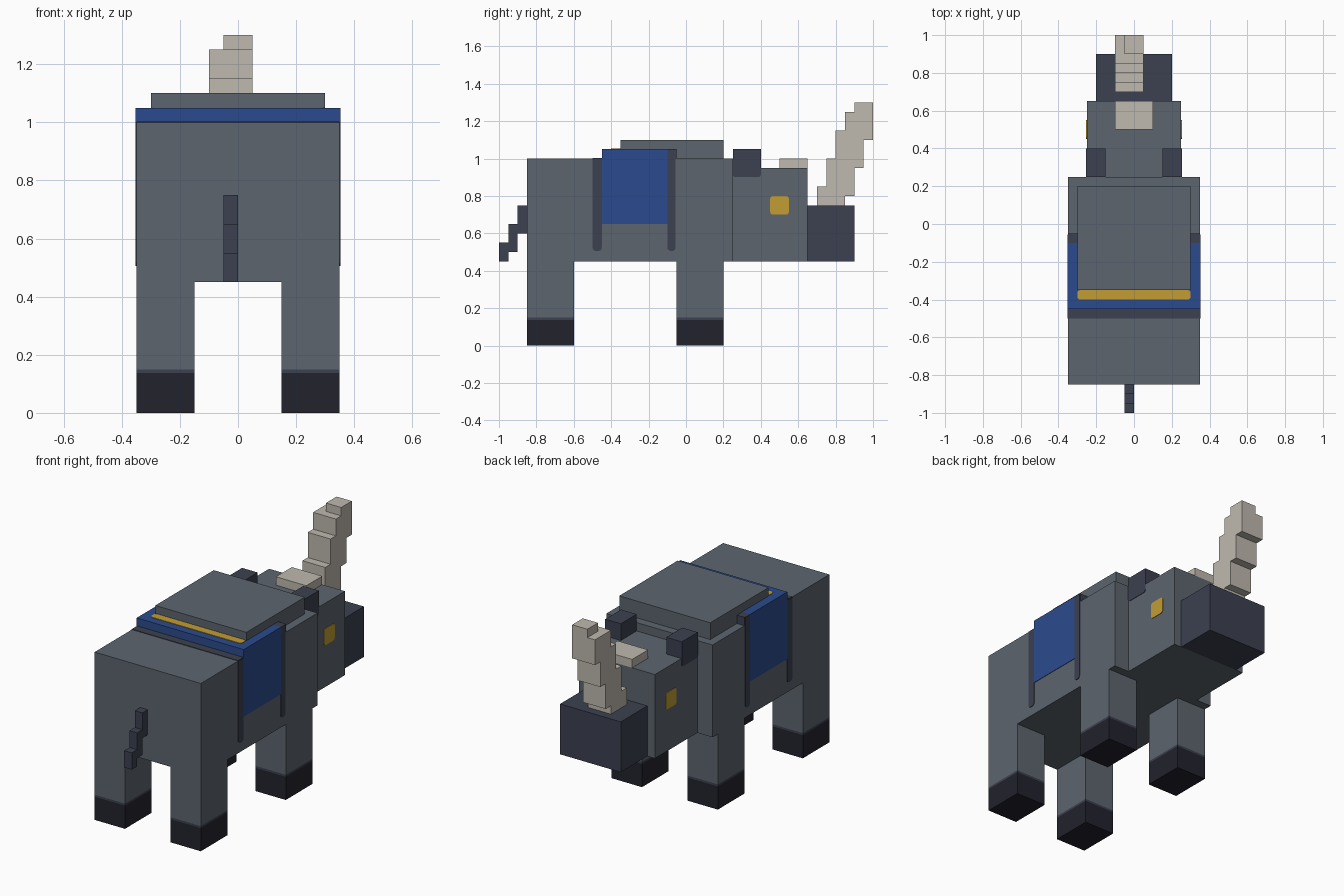
import bpy, bmesh

if "Cube" in bpy.data.objects:
    bpy.data.objects.remove(bpy.data.objects["Cube"], do_unlink=True)


def material(name, rgb):
    """Flat material from 0-255 display values, stored as linear."""
    lin = [((c / 255 + 0.055) / 1.055) ** 2.4 for c in rgb] + [1]
    m = bpy.data.materials.new(name)
    m.use_nodes = True
    m.diffuse_color = lin
    bsdf = next(n for n in m.node_tree.nodes if n.type == 'BSDF_PRINCIPLED')
    bsdf.inputs["Base Color"].default_value = lin
    return m


grey = material("hide grey", (92, 101, 110))
slate = material("dark slate", (60, 65, 80))
black = material("hoof black", (34, 34, 45))
blue = material("blanket blue", (43, 75, 142))
gold = material("gold", (194, 157, 52))
cream = material("horn cream", (191, 185, 175))

THIN = 0.003  # thickness of painted plates


def box(name, mat, x, y, z, round_axis=None, radius=0.0, below=9.0):
    """Box from ranges; edges along round_axis lying under 'below' are rounded."""
    bm = bmesh.new()
    bmesh.ops.create_cube(bm, size=1)
    for v in bm.verts:
        v.co = [r[0] if c < 0 else r[1] for c, r in zip(v.co, (x, y, z))]
    if round_axis is not None:
        others = [a for a in range(3) if a != round_axis]
        edges = [e for e in bm.edges
                 if all(abs(e.verts[0].co[a] - e.verts[1].co[a]) < 1e-5 for a in others)
                 and e.verts[0].co.z < below]
        bmesh.ops.bevel(bm, geom=edges, offset=radius, segments=3,
                        profile=0.5, affect='EDGES')
    bmesh.ops.recalc_face_normals(bm, faces=bm.faces)
    me = bpy.data.meshes.new(name)
    bm.to_mesh(me)
    bm.free()
    me.materials.append(mat)
    ob = bpy.data.objects.new(name, me)
    bpy.context.collection.objects.link(ob)
    return ob


def pair(name, mat, x, y, z, **kw):
    """Box on both sides; x is given for the +x side."""
    box("left_" + name, mat, x, y, z, **kw)
    box("right_" + name, mat, (-x[1], -x[0]), y, z, **kw)


# Body, hump, head and muzzle
box("body", grey, (-.35, .35), (-.85, .25), (.45, 1))
box("hump", grey, (-.3, .3), (-.35, .2), (1, 1.1))
box("head", grey, (-.25, .25), (.25, .65), (.45, .95))
box("muzzle", slate, (-.2, .2), (.65, .9), (.45, .75))

# Legs with a thin band above each hoof
for end, y in (("front", (-.05, .2)), ("rear", (-.85, -.6))):
    pair(end + "_leg", grey, (.15, .35), y, (.15, .45))
    pair(end + "_hoof_band", slate, (.15, .35), y, (.138, .15))
    pair(end + "_hoof", black, (.15, .35), y, (0, .138))

# Ears, overlapping the sides of the head a little
pair("ear", slate, (.15, .25 + THIN), (.25, .4), (.9, 1.05),
     round_axis=0, radius=.015, below=.95)

# Eyes
pair("eye", gold, (.25, .25 + THIN), (.45, .55), (.7, .8), round_axis=0, radius=.015)

# Blanket over the back, with side flaps and a gold stripe
box("blanket_top", blue, (-.35, .35), (-.45, -.1), (1, 1.05))
pair("blanket_flap", blue, (.35, .35 + THIN), (-.45, -.1), (.65, 1.05))
box("blanket_stripe", gold, (-.3, .3), (-.4, -.35), (1.05, 1.05 + THIN),
    round_axis=2, radius=.015)

# Straps along both edges of the blanket
box("head_end_strap_top", slate, (-.35, .35), (-.1, -.05), (1, 1.05))
box("tail_end_strap_top", slate, (-.35, .35), (-.5, -.45), (1, 1 + THIN))
for end, y, top in (("head_end", (-.1, -.055), 1.05), ("tail_end", (-.5, -.45), 1)):
    pair(end + "_strap", slate, (.35, .35 + THIN), y, (.505, top),
         round_axis=0, radius=.02, below=.6)

# Stepped main horn, plus the low stub on the forehead
horn = [(.7, .75, .85), (.75, .8, 1), (.8, .95, 1.15), (.85, 1.1, 1.25)]
for i, (y, low, high) in enumerate(horn):
    box(f"horn_step_{i + 1}", cream, (-.1, .05), (y, y + .15), (low, high))
box("horn_tip", cream, (-.05, .05), (.9, 1), (1.25, 1.3))
box("forehead_stub", cream, (-.1, .1), (.5, .65), (.95, 1))

# Stepped tail
for i, (low, high) in enumerate([(.6, .75), (.5, .65), (.45, .55)]):
    y = -.85 - .05 * i
    box(f"tail_step_{i + 1}", slate, (-.05, 0), (y - .05, y), (low, high))
